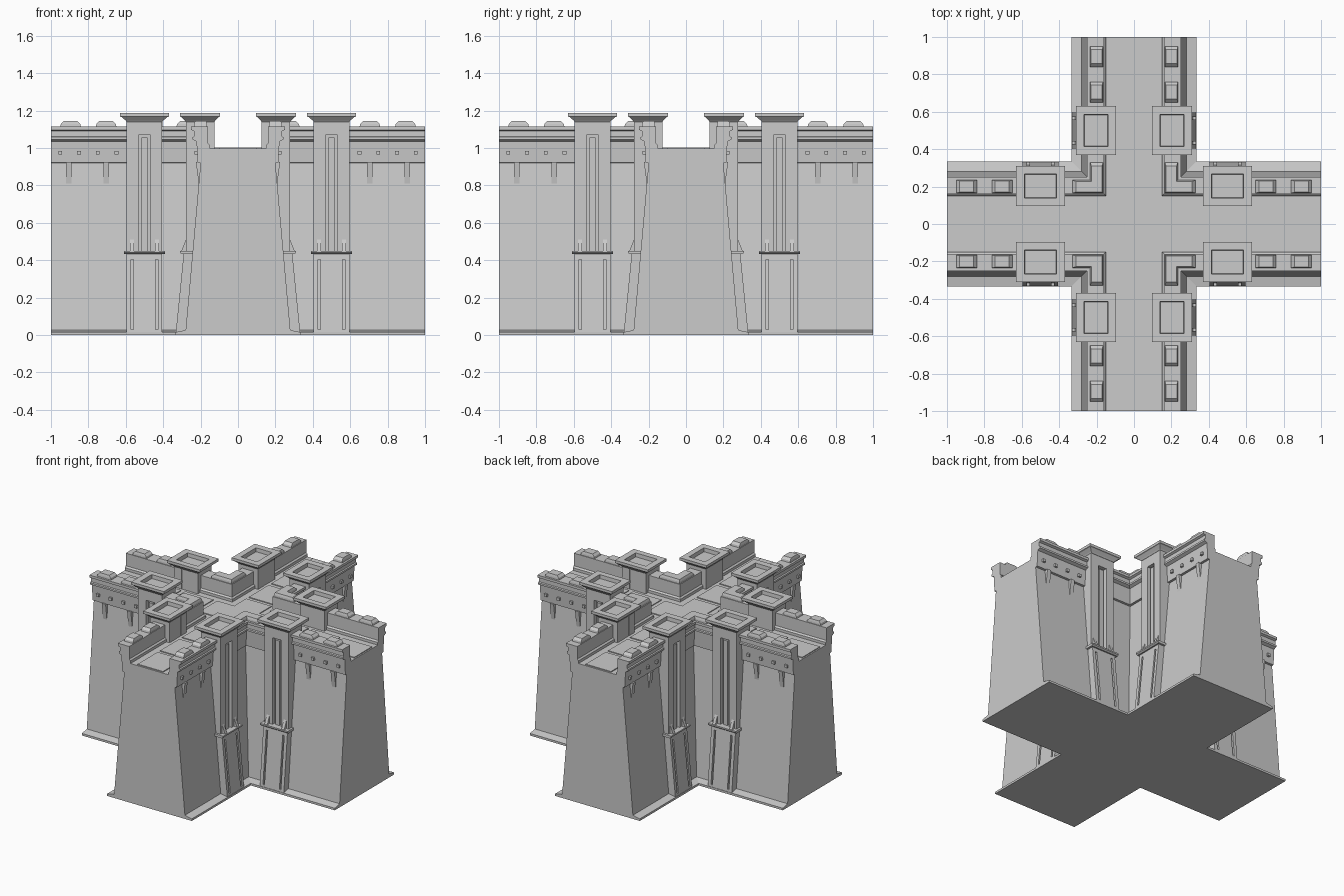
import bpy
import bmesh
from math import pi
from mathutils import Matrix

cube = bpy.data.objects.get("Cube")
if cube:
    bpy.data.objects.remove(cube, do_unlink=True)

GREY = (0.6, 0.6, 0.6, 1)
stone = bpy.data.materials.new("grey stone")
stone.use_nodes = True
stone.diffuse_color = GREY
shader = stone.node_tree.nodes["Principled BSDF"]
shader.inputs["Base Color"].default_value = GREY
shader.inputs["Roughness"].default_value = 0.9


def loft(bm, rings, caps=True):
    """Skin equal-length rings of points; optionally cap both ends."""
    rows = [[bm.verts.new(p) for p in ring] for ring in rings]
    n = len(rows[0])
    for a, b in zip(rows, rows[1:]):
        for i in range(n if caps else n - 1):
            j = (i + 1) % n
            bm.faces.new((a[i], a[j], b[j], b[i]))
    bm.faces.new(rows[0])
    bm.faces.new(rows[-1])


def slab(bm, x0, x1, outline):
    """Extrude a (y, z) outline along x."""
    loft(bm, [[(x, y, z) for y, z in outline] for x in (x0, x1)])


def box(bm, x0, x1, y0, y1, z0, z1):
    slab(bm, x0, x1, [(y0, z0), (y1, z0), (y1, z1), (y0, z1)])


def rect(cx, cy, hx, hy, z):
    return [(cx - hx, cy - hy, z), (cx + hx, cy - hy, z),
            (cx + hx, cy + hy, z), (cx - hx, cy + hy, z)]


def finish(bm, name, mirror=True):
    """Repeat the part round all four arms, and on both sides of each."""
    source = list(bm.verts) + list(bm.edges) + list(bm.faces)
    for turn in range(4):
        for side in ((1, -1) if mirror else (1,)):
            if turn == 0 and side == 1:
                continue
            copy = bmesh.ops.duplicate(bm, geom=source)["geom"]
            verts = [v for v in copy if isinstance(v, bmesh.types.BMVert)]
            move = Matrix.Rotation(turn * pi / 2, 4, 'Z') @ Matrix.Diagonal((1, side, 1, 1))
            bmesh.ops.transform(bm, matrix=move, verts=verts)
    if not mirror:
        bmesh.ops.remove_doubles(bm, verts=bm.verts[:], dist=0.0001)
    bmesh.ops.recalc_face_normals(bm, faces=bm.faces[:])
    mesh = bpy.data.meshes.new(name)
    bm.to_mesh(mesh)
    bm.free()
    mesh.materials.append(stone)
    bpy.context.collection.objects.link(bpy.data.objects.new(name, mesh))


# Cross-shaped wall: half section swept round each inner corner with a mitre
section = [(0, 0.996), (0.15, 0.996), (0.15, 1.015), (0.16, 1.025), (0.16, 1.115),
           (0.25, 1.115), (0.25, 1.097), (0.235, 1.09), (0.235, 1.062),
           (0.243, 1.058), (0.243, 1.045), (0.222, 1.035), (0.215, 0.922),
           (0.2, 0.92), (0.28, 0.026), (0.335, 0.015), (0.335, 0), (0, 0)]
bm = bmesh.new()
loft(bm, [[(1, d, z) for d, z in section],
          [(d, d, z) for d, z in section],
          [(d, 1, z) for d, z in section]], caps=False)
finish(bm, "cross_wall", mirror=False)

# Paving plates on the walkway
bm = bmesh.new()
for x0, x1 in ((0.265, 0.488), (0.52, 0.738), (0.765, 0.99)):
    box(bm, x0, x1, -0.1, 0.1, 0.99, 1.002)
box(bm, 0.1, 0.235, -0.1, 0.1, 0.99, 1.002)
finish(bm, "arm_paving", mirror=False)
bm = bmesh.new()
box(bm, -0.1, 0.1, -0.1, 0.1, 0.99, 1.002)
bmesh.ops.recalc_face_normals(bm, faces=bm.faces[:])
mesh = bpy.data.meshes.new("centre_paving")
bm.to_mesh(mesh)
bm.free()
mesh.materials.append(stone)
bpy.context.collection.objects.link(bpy.data.objects.new("centre_paving", mesh))

# Bevelled merlons along the parapet
bm = bmesh.new()
for x in (0.895, 0.705):
    loft(bm, [rect(x, 0.2, 0.056, 0.036, 1.11), rect(x, 0.2, 0.052, 0.034, 1.128),
              rect(x, 0.2, 0.037, 0.03, 1.143)])
finish(bm, "merlons")


# L-shaped merlon at each inner corner
def corner_ring(a, b, end, z):
    return [(a, a, z), (end, a, z), (end, b, z), (b, b, z), (b, end, z), (a, end, z)]


bm = bmesh.new()
loft(bm, [corner_ring(0.165, 0.235, 0.33, 1.11), corner_ring(0.167, 0.233, 0.325, 1.128),
          corner_ring(0.172, 0.228, 0.31, 1.143)])
finish(bm, "corner_merlons", mirror=False)

# Square studs on the frieze
bm = bmesh.new()
for x in (0.65, 0.75, 0.85, 0.95):
    box(bm, x - 0.01, x + 0.01, 0.2, 0.232, 0.965, 0.985)
finish(bm, "frieze_studs")

# Wedge brackets hanging below the frieze
bm = bmesh.new()
for x in (0.905, 0.705):
    slab(bm, x - 0.015, x + 0.015, [(0.19, 0.925), (0.225, 0.925), (0.21, 0.81), (0.19, 0.81)])
finish(bm, "frieze_brackets")

TX = 0.5  # tower position along each arm

# Battered tower foot with two narrow vertical grooves
bm = bmesh.new()


def foot_piece(x0, x1, z0, z1, inset=0.0):
    def face(z):
        return 0.334 - 0.1 * z - inset
    slab(bm, TX + x0, TX + x1, [(0.15, z0), (face(z0), z0), (face(z1), z1), (0.15, z1)])


foot_piece(-0.094, 0.094, 0, 0.436, inset=0.015)
for x0, x1 in ((-0.095, -0.071), (-0.059, 0.059), (0.071, 0.095)):
    foot_piece(x0, x1, 0.03, 0.405)
foot_piece(-0.095, 0.095, 0, 0.03)
foot_piece(-0.095, 0.095, 0.405, 0.436)
finish(bm, "tower_feet")

# Ledge between foot and shaft, with pointed fins standing on it
bm = bmesh.new()
slab(bm, TX - 0.11, TX + 0.11, [(0.15, 0.432), (0.3, 0.432), (0.31, 0.44), (0.31, 0.45), (0.15, 0.45)])
finish(bm, "tower_ledges")
bm = bmesh.new()
for x in (-0.067, 0.067):
    slab(bm, TX + x - 0.011, TX + x + 0.011, [(0.27, 0.445), (0.305, 0.445), (0.278, 0.51), (0.27, 0.51)])
finish(bm, "ledge_fins")

# Tower shaft: recessed slot with a raised rib down its middle
bm = bmesh.new()
box(bm, TX - 0.094, TX + 0.094, 0.126, 0.25, 0.44, 1.15)
for x0, x1 in ((-0.095, -0.033), (0.033, 0.095)):
    box(bm, TX + x0, TX + x1, 0.125, 0.278, 0.44, 1.15)
box(bm, TX - 0.033, TX + 0.033, 0.2, 0.278, 1.07, 1.15)
box(bm, TX - 0.016, TX + 0.016, 0.2, 0.268, 0.44, 1.055)
finish(bm, "tower_shafts")

# Flared tower cap with a sunken top
bm = bmesh.new()
levels = [(0.095, 0.077, 1.14), (0.102, 0.083, 1.148), (0.122, 0.099, 1.165), (0.13, 0.106, 1.168),
          (0.13, 0.106, 1.187), (0.085, 0.064, 1.187), (0.083, 0.062, 1.16)]
loft(bm, [rect(TX, 0.203, hx, hy, z) for hx, hy, z in levels])
finish(bm, "tower_caps")
